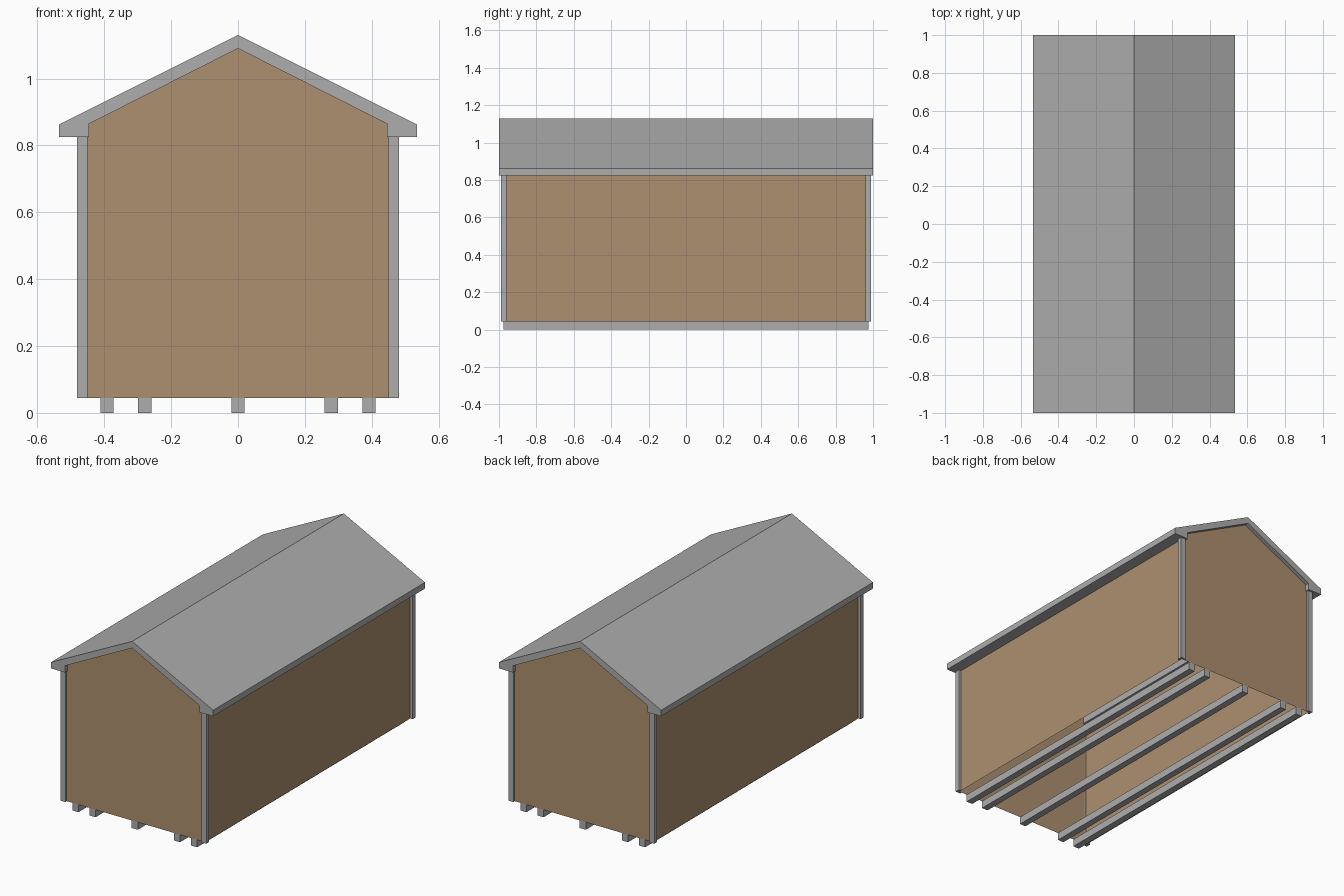
import bpy

if "Cube" in bpy.data.objects:
    bpy.data.objects.remove(bpy.data.objects["Cube"])

def material(name, rgb):
    m = bpy.data.materials.new(name)
    m.diffuse_color = (*rgb, 1.0)
    m.use_nodes = True
    m.node_tree.nodes["Principled BSDF"].inputs["Base Color"].default_value = m.diffuse_color
    return m

GREY = material("grey trim", (0.42, 0.42, 0.42))
BROWN = material("brown boards", (0.42, 0.28, 0.16))

def make(name, verts, faces, mat):
    mesh = bpy.data.meshes.new(name)
    mesh.from_pydata(verts, [], faces)
    mesh.materials.append(mat)
    obj = bpy.data.objects.new(name, mesh)
    bpy.context.collection.objects.link(obj)
    return obj

def prism(name, near, far, mat):
    """Closed solid between two matching outlines."""
    n = len(near)
    faces = [tuple(range(n)), tuple(reversed(range(n, 2 * n)))]
    faces += [(i, i + n, (i + 1) % n + n, (i + 1) % n) for i in range(n)]
    obj = make(name, near + far, faces, mat)
    # consistent outward normals
    import bmesh
    bm = bmesh.new()
    bm.from_mesh(obj.data)
    bmesh.ops.recalc_face_normals(bm, faces=bm.faces)
    bm.to_mesh(obj.data)
    bm.free()
    return obj

FLOOR, EAVE = 0.045, 0.825
WX, WY = 0.466, 0.975          # wall planes

# Roof: folded profile with boxed eaves, extruded along y
half = [(0.445, 0.865), (0.445, EAVE), (0.536, EAVE), (0.536, 0.862)]
profile = [(0, 1.09)] + half + [(0, 1.13)] + [(-x, z) for x, z in reversed(half)]
prism("roof", [(x, -1, z) for x, z in profile], [(x, 1, z) for x, z in profile], GREY)

# Walls: thin shell, open below, tops tucked into the roof
gable = [(-WX, FLOOR), (WX, FLOOR), (WX, 0.857), (0, 1.092), (-WX, 0.857)]
verts = [(x, y, z) for y in (-WY, WY) for x, z in gable]
make("walls", verts, [(0, 1, 2, 3, 4), (9, 8, 7, 6, 5), (1, 6, 7, 2), (5, 0, 4, 9)], BROWN)

# Corner trims: L-shaped boards wrapped around each wall corner
ell = [(WX, WY), (WX, 0.96), (0.482, 0.96), (0.482, 0.988), (0.45, 0.988), (0.45, WY)]
for sx, side in ((-1, "left"), (1, "right")):
    for sy, end in ((-1, "front"), (1, "back")):
        ring = [(sx * x, sy * y) for x, y in ell]
        prism(f"{end}_{side}_corner_trim", [(x, y, FLOOR) for x, y in ring],
              [(x, y, EAVE + 0.002) for x, y in ring], GREY)

# Floor skids running the full length
for i, cx in enumerate((-0.392, -0.279, 0.0, 0.279, 0.392)):
    rect = [(cx - 0.02, 0), (cx + 0.02, 0), (cx + 0.02, FLOOR), (cx - 0.02, FLOOR)]
    prism(f"skid_{i + 1}", [(x, -WY, z) for x, z in rect],
          [(x, WY, z) for x, z in rect], GREY)
